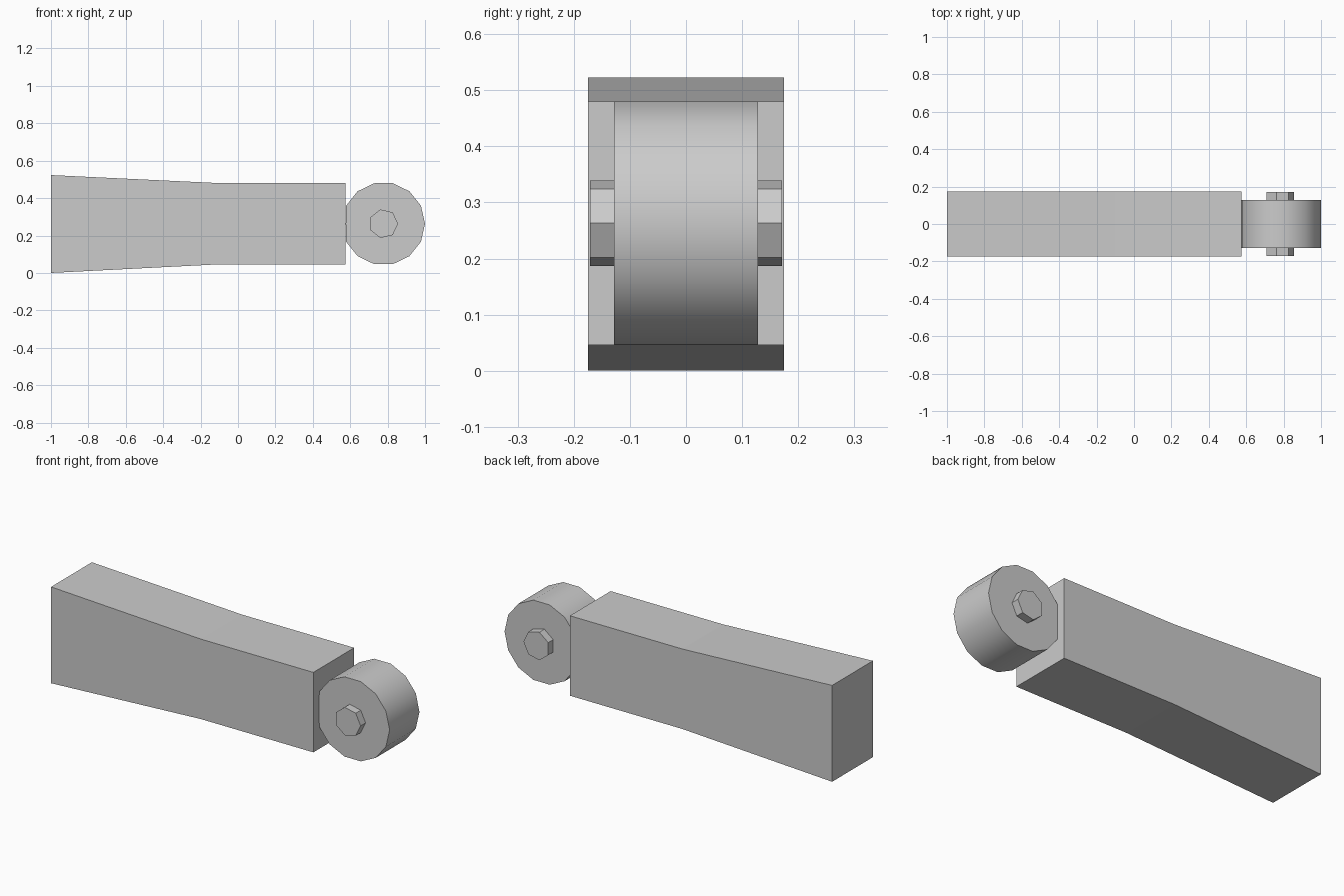
import bpy, math

cube = bpy.data.objects.get("Cube")
if cube:
    bpy.data.objects.remove(cube, do_unlink=True)

grey = bpy.data.materials.new("plain_grey")
grey.use_nodes = True
grey.diffuse_color = (0.6, 0.6, 0.6, 1)
grey.node_tree.nodes["Principled BSDF"].inputs["Base Color"].default_value = (0.6, 0.6, 0.6, 1)


def prism(name, outline, half_width):
    """Extrude an x-z outline symmetrically along y."""
    n = len(outline)
    verts = [(x, y, z) for y in (-half_width, half_width) for x, z in outline]
    faces = [tuple(range(n)), tuple(reversed(range(n, 2 * n)))]
    faces += [(i, i + n, (i + 1) % n + n, (i + 1) % n) for i in range(n)]
    mesh = bpy.data.meshes.new(name)
    mesh.from_pydata(verts, [], faces)
    mesh.materials.append(grey)
    obj = bpy.data.objects.new(name, mesh)
    bpy.context.collection.objects.link(obj)
    return obj


def ring(sides, radius, min_x=-1):
    """Regular polygon round the wheel hub, flattened at min_x."""
    cx, cz = 0.778, 0.263
    angles = [math.tau * i / sides for i in range(sides)]
    return [(max(cx + radius * math.cos(a), min_x), cz + radius * math.sin(a)) for a in angles]


# Tapered arm
prism("arm", [(-1, 0), (-0.1, 0.046), (0.575, 0.046),
              (0.575, 0.48), (-0.1, 0.48), (-1, 0.523)], 0.175)

# Roller, flattened where it meets the arm, and its axle
roller = prism("roller", ring(14, 0.222, 0.576), 0.128)
prism("axle", ring(7, 0.078), 0.171)

# Smooth rim with crisp side edges
bpy.ops.object.select_all(action="DESELECT")
roller.select_set(True)
bpy.context.view_layer.objects.active = roller
bpy.ops.object.shade_smooth_by_angle(angle=math.radians(40))
